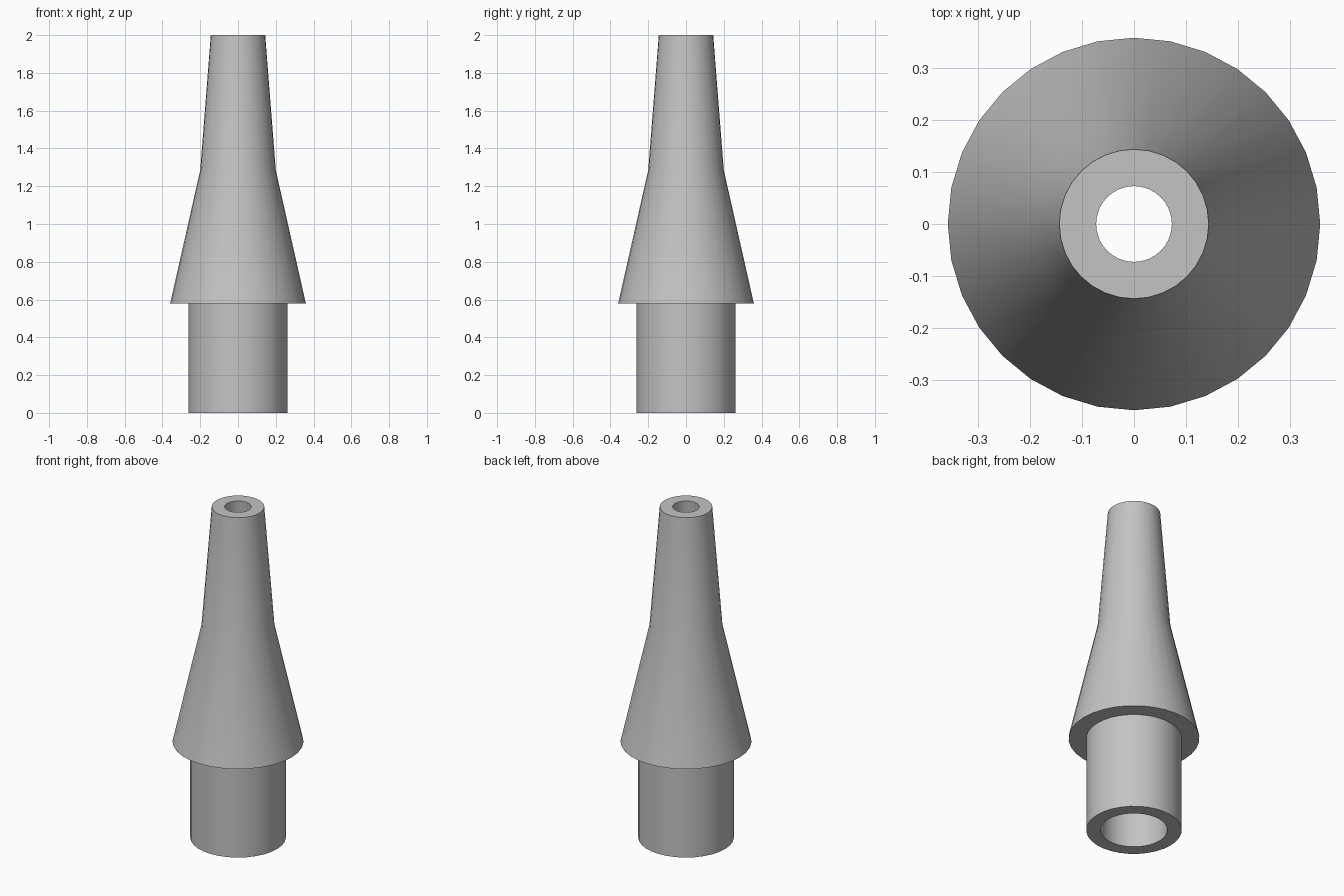
import bpy
import bmesh
import math

cube = bpy.data.objects.get("Cube")
if cube:
    bpy.data.objects.remove(cube, do_unlink=True)

SIDES = 32

# Plain grey plastic
grey = bpy.data.materials.new("plain_grey")
grey.use_nodes = True
colour = (0.55, 0.55, 0.55, 1.0)
grey.diffuse_color = colour
grey.node_tree.nodes["Principled BSDF"].inputs["Base Color"].default_value = colour


def lathe(name, profile, material):
    """Turn a closed (radius, height) profile around the z axis."""
    bm = bmesh.new()
    rings = []
    for radius, height in profile:
        ring = []
        for i in range(SIDES):
            a = 2 * math.pi * i / SIDES
            ring.append(bm.verts.new((radius * math.cos(a), radius * math.sin(a), height)))
        rings.append(ring)
    for lower, upper in zip(rings, rings[1:] + rings[:1]):
        for i in range(SIDES):
            j = (i + 1) % SIDES
            bm.faces.new((lower[i], lower[j], upper[j], upper[i]))
    bmesh.ops.recalc_face_normals(bm, faces=bm.faces[:])
    mesh = bpy.data.meshes.new(name)
    bm.to_mesh(mesh)
    bm.free()
    mesh.materials.append(material)
    obj = bpy.data.objects.new(name, mesh)
    bpy.context.collection.objects.link(obj)
    return obj


# Outside: plug, shoulder, skirt and tapered tip; inside: bore that widens downwards
outside = [(0.262, 0.0), (0.262, 0.58), (0.359, 0.58), (0.2, 1.285), (0.144, 2.0)]
bore = [(0.073, 2.0), (0.125, 1.285), (0.183, 0.58), (0.183, 0.0)]
nozzle = lathe("tapered_nozzle", outside + bore, grey)

# Smooth walls with crisp rims
bpy.ops.object.select_all(action="DESELECT")
nozzle.select_set(True)
bpy.context.view_layer.objects.active = nozzle
bpy.ops.object.shade_smooth_by_angle(angle=math.radians(30))
